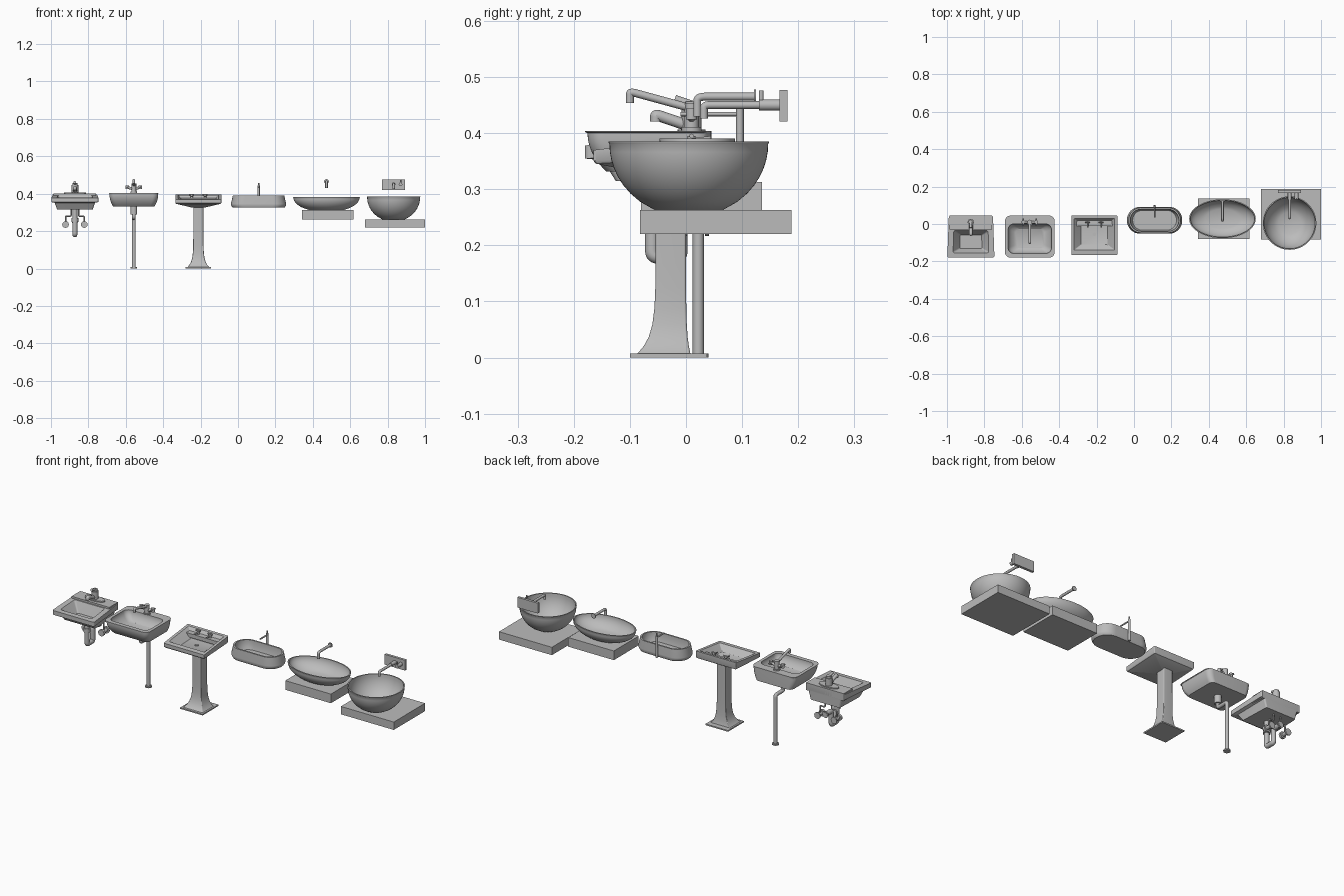
import bpy, bmesh, math
from mathutils import Vector

default_cube = bpy.data.objects.get("Cube")
if default_cube:
    bpy.data.objects.remove(default_cube)

UP, BACK, LEFT = Vector((0, 0, 1)), Vector((0, 1, 0)), Vector((1, 0, 0))
DOWN, FRONT, RIGHT = -UP, -BACK, -LEFT
SIDES = {"right": RIGHT, "left": LEFT}
HAIR, THIN, PIPE, STOUT, WIDE = .004, .007, .01, .013, .018

ceramic = bpy.data.materials.new("ceramic_grey")
ceramic.use_nodes = True
ceramic.diffuse_color = (.5, .5, .5, 1)
shader = ceramic.node_tree.nodes["Principled BSDF"]
shader.inputs["Base Color"].default_value = ceramic.diffuse_color


def finish(name, mesh):
    part = bpy.data.objects.new(name, mesh)
    bpy.context.collection.objects.link(part)
    mesh.materials.clear()
    mesh.materials.append(ceramic)
    bpy.ops.object.select_all(action="DESELECT")
    part.select_set(True)
    bpy.context.view_layer.objects.active = part
    bpy.ops.object.shade_smooth_by_angle(angle=math.radians(35))


def block(x, half, front, back, corner=0):
    """Rectangle outline with rounded corners."""
    steps = 8 if corner else 0
    depth, middle = (back - front) / 2, (back + front) / 2
    points = []
    for quarter, (side, end) in enumerate([(1, 1), (-1, 1), (-1, -1), (1, -1)]):
        for step in range(steps + 1):
            angle = (quarter + step / max(steps, 1)) * math.pi / 2
            points.append((x + side * (half - corner) + corner * math.cos(angle),
                           middle + end * (depth - corner) + corner * math.sin(angle)))
    return points


def oval(x, half, front, back, count=64):
    depth, middle = (back - front) / 2, (back + front) / 2
    angles = [math.tau * i / count for i in range(count)]
    return [(x + half * math.cos(a), middle + depth * math.sin(a)) for a in angles]


def solid(name, layers):
    """Skin a stack of (outline, height) layers and cap both ends."""
    bm = bmesh.new()
    rings = [[bm.verts.new((x, y, z(y) if callable(z) else z)) for x, y in outline]
             for outline, z in layers]
    for low, high in zip(rings, rings[1:]):
        for i in range(len(low)):
            bm.faces.new((low[i - 1], low[i], high[i], high[i - 1]))
    bm.faces.new(rings[0])
    bm.faces.new(rings[-1])
    bmesh.ops.recalc_face_normals(bm, faces=bm.faces)
    mesh = bpy.data.meshes.new(name)
    bm.to_mesh(mesh)
    bm.free()
    finish(name, mesh)


def slab(name, outline, bottom, top):
    solid(name, [(outline, bottom), (outline, top)])


def basin(name, x, outer, inner, bottom, top, depth, foot, hollow, pivot=None,
          neck=.99, rim=.004, lip=.002, steps=8, tilt=0, taper=0):
    """Hollow vessel: the body swells from foot to neck, then meets a rim."""
    back = max(y for _, y in outer)

    def layer(outline, scale, z, centre=None):
        if centre is None:
            ys = [y for _, y in outline]
            centre = (min(ys) + max(ys)) / 2
        moved = [(x + (px - x) * scale * (1 + taper * (back - py)),
                  centre + (py - centre) * scale) for px, py in outline]
        share = tilt * (z - bottom) / (top - bottom)
        return moved, lambda y: z - share * (back - y)

    def swell(narrow, t):
        return math.sqrt(1 - (1 - narrow ** 2) * (1 - t) ** 2)

    rise = [i / steps for i in range(steps + 1)]
    body = top - rim - bottom
    layers = [layer(outer, neck * swell(foot, t), bottom + body * t, pivot) for t in rise]
    layers += [layer(outer, 1, z) for z in (top - lip, top)]
    layers += [layer(inner, swell(hollow, t), top - depth * (1 - t)) for t in reversed(rise)]
    solid(name, layers)


def pipe(name, radius, start, *moves, bend=.022):
    """Round pipe that follows successive moves with rounded bends."""
    corners = [Vector(start)]
    for move in moves:
        corners.append(corners[-1] + move)
    path = [corners[0]]
    for before, here, after in zip(corners, corners[1:], corners[2:]):
        for other, order in ((before, "in"), (after, "out")):
            arm = other - here
            point = here + arm.normalized() * min(bend, arm.length * .45)
            path += [point, here] if order == "in" else [point]
    path.append(corners[-1])
    curve = bpy.data.curves.new(name, "CURVE")
    curve.dimensions = "3D"
    curve.bevel_depth, curve.bevel_resolution, curve.use_fill_caps = radius, 4, True
    spline = curve.splines.new("NURBS")
    spline.points.add(len(path) - 1)
    for point, place in zip(spline.points, path):
        point.co = (*place, 1)
    spline.use_endpoint_u = True
    spline.order_u = min(3, len(path))
    spline.resolution_u = 6
    helper = bpy.data.objects.new("helper", curve)
    bpy.context.collection.objects.link(helper)
    graph = bpy.context.evaluated_depsgraph_get()
    mesh = bpy.data.meshes.new_from_object(helper.evaluated_get(graph))
    bpy.data.objects.remove(helper)
    finish(name, mesh)


# Wall-hung basin, wider and lower at the front, with a raised tap deck
x, front, back, top = -.872, -.18, .045, .396
basin("wall_basin", x, block(x, .118, front, back, PIPE), block(x, .09, -.155, -.035, PIPE),
      bottom=.315, top=top, depth=.06, foot=.88, hollow=.62, pivot=back, neck=.86,
      rim=.036, lip=.03, steps=1, tilt=.08, taper=.3)
slab("wall_basin_deck", block(x, .114, -.03, back), .36, top + HAIR)
slab("mixer_plate", oval(x, .058, -.015, .035), top, top + PIPE)
mixer = Vector((x, PIPE, top))
pipe("mixer_body", WIDE, mixer, UP * .05)
pipe("mixer_cap", STOUT, mixer, UP * .06)
pipe("mixer_spout", PIPE, mixer + UP * .015, FRONT * .064 + UP * .022, DOWN * .012)
pipe("mixer_lever", THIN, mixer + UP * .055, FRONT * .03 + UP * .01)

# Bent trap and a shut-off valve on each side
drain = Vector((x, -.06, .33))
pipe("trap_pipe", STOUT, drain, DOWN * .15, BACK * .05, UP * .075, BACK * .055)
pipe("trap_collar", WIDE, drain + DOWN * .08, UP * .02)
pipe("trap_wall_flange", WIDE, (x, .036, .255), BACK * THIN)
for side, way in SIDES.items():
    valve = Vector((x, 0, .235)) + way * .05
    pipe(side + "_valve", PIPE, valve, BACK * .036)
    pipe(side + "_valve_knob", WIDE, valve + FRONT * PIPE, BACK * STOUT)
    pipe(side + "_valve_flange", WIDE, valve + BACK * .034, BACK * THIN)
    pipe(side + "_supply_hose", HAIR, valve + BACK * .015, UP * .045, -way * .03, UP * .05)

# Rounded basin with a cross-handle tap
x, top = -.557, .404
basin("rounded_basin", x, block(x, .133, front, back, .03), block(x, .116, -.157, 0, .03),
      bottom=.332, top=top, depth=.05, foot=.85, hollow=.65, pivot=back, neck=.98)
tap = Vector((x, PIPE, top))
pipe("tap_base", WIDE, tap, UP * THIN)
pipe("tap_body", STOUT, tap, UP * .05)
pipe("tap_spout", THIN, tap + UP * .04, FRONT * .11 + UP * .03, DOWN * .02)
for side, way in SIDES.items():
    handle = tap + way * .035 + UP * .03
    pipe(side + "_tap_arm", THIN, tap + UP * .02, way * .035 + UP * PIPE)
    pipe(side + "_tap_handle", HAIR, handle + FRONT * .02, BACK * .04)
    pipe(side + "_tap_hub", PIPE, handle + DOWN * PIPE, UP * .02)

# Waste pipe standing on the floor
waste = Vector((x, -.045, .335))
foot_point = Vector((x, .022, 0))
pipe("waste_collar", WIDE, waste, DOWN * .045)
pipe("waste_pipe", PIPE, waste, DOWN * .065, BACK * .067, DOWN * .27)
pipe("waste_floor_flange", WIDE, foot_point, UP * THIN)

# Pedestal basin with sides rising towards the back
x, front, top = -.212, -.165, .395
basin("pedestal_basin", x, block(x, .123, front, back, HAIR), block(x, .108, -.14, .03, HAIR),
      bottom=.325, top=top, depth=.045, foot=.25, hollow=.65, pivot=-.03, neck=.97,
      rim=.038, lip=.03, steps=1, tilt=.12)
slab("pillar_tap_deck", block(x, .107, -.01, .035), .355, .376)
pipe("pedestal_drain", PIPE, (x, -.055, .348), UP * HAIR)
for side, way in SIDES.items():
    pillar = Vector((x, PIPE, .375)) + way * .036
    pipe(side + "_pillar_tap", THIN, pillar, UP * .02)
    pipe(side + "_pillar_lever", HAIR, pillar + UP * .02 - way * STOUT, way * .026)
    pipe(side + "_pillar_spout", HAIR, pillar + UP * PIPE, FRONT * .03)

# Pedestal flaring out to a flat foot plate
column = []
for i in range(11):
    z = THIN + .325 * (i / 10) ** 2
    flare = math.exp(-z / .03)
    column.append((block(x, .027 + .04 * flare, -.054 - .042 * flare, PIPE * flare, HAIR), z))
solid("pedestal", column)
slab("pedestal_foot", block(x, .068, -.1, .037), 0, THIN)

# Capsule vessel narrowing to its rim, with a tall tap behind
x, top = .11, .39
basin("capsule_vessel", x, block(x, .138, -.047, .087, .065), block(x, .13, -.039, .079, .058),
      bottom=.326, top=top, depth=.05, foot=.94, hollow=.9, neck=1.07, rim=.045)
tall = Vector((x, .096, .326))
pipe("tall_tap_pillar", THIN, tall, UP * .117)
pipe("tall_tap_spout", HAIR, tall + UP * .108, FRONT * .062)
pipe("tall_tap_lever", HAIR, tall, UP * .13)

# Oval vessel on a slab, with a wall spout
x, top = .473, .382
basin("oval_vessel", x, oval(x, .178, -.076, .132), oval(x, .172, -.07, .126),
      bottom=.313, top=top, depth=.063, foot=.53, hollow=.53)
slab("oval_vessel_slab", block(.48, .138, -.08, .135), .263, .313)
wall = Vector((x, .125, .465))
pipe("oval_vessel_spout", THIN, wall, FRONT * .105, DOWN * .035, bend=.03)
pipe("oval_spout_flange", STOUT, wall, FRONT * HAIR)

# Round vessel on a slab, with a wall plate, spout and handle
x, top = .832, .385
basin("round_vessel", x, oval(x, .143, -.138, .148), oval(x, .137, -.132, .142),
      bottom=.263, top=top, depth=.116, foot=.43, hollow=.43)
slab("round_vessel_slab", block(.84, .16, -.082, .188), .22, .263)
slab("wall_plate", block(x, .062, .167, .181), .421, .477)
wall = Vector((x, .17, .45))
pipe("wall_spout", THIN, wall, FRONT * .138, DOWN * .024)
pipe("wall_spout_collar", PIPE, wall, FRONT * .04)
knob = wall + LEFT * .037
pipe("wall_handle", PIPE, knob, FRONT * .04)
pipe("wall_handle_lever", HAIR, knob + FRONT * .036, UP * .026)
